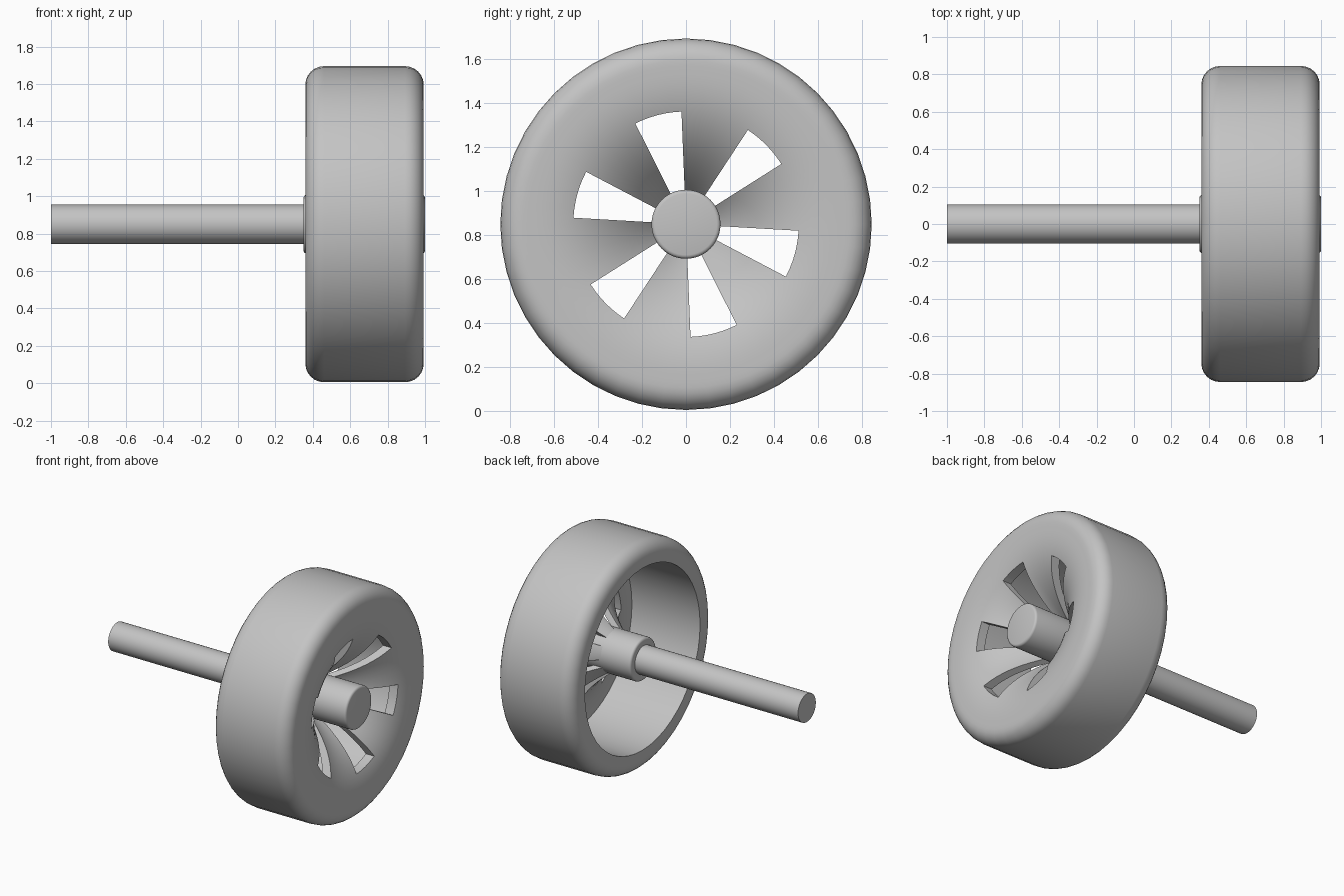
import bpy, bmesh, math
from mathutils import Vector

AXLE_Z = 0.85
SEGMENTS = 48

cube = bpy.data.objects.get("Cube")
if cube:
    bpy.data.objects.remove(cube, do_unlink=True)

grey = bpy.data.materials.new("light grey")
grey.use_nodes = True
colour = (0.55, 0.55, 0.55, 1)
grey.diffuse_color = colour
grey.node_tree.nodes["Principled BSDF"].inputs["Base Color"].default_value = colour


def make_object(name, bm):
    bmesh.ops.recalc_face_normals(bm, faces=bm.faces)
    mesh = bpy.data.meshes.new(name)
    bm.to_mesh(mesh)
    bm.free()
    mesh.materials.append(grey)
    obj = bpy.data.objects.new(name, mesh)
    obj.location.z = AXLE_Z
    bpy.context.collection.objects.link(obj)
    return obj


def lathe(name, profile, closed=False):
    """Spin (x, radius) points around the axle."""
    bm = bmesh.new()
    verts = [bm.verts.new((x, 0, r)) for x, r in profile]
    pairs = list(zip(verts, verts[1:]))
    if closed:
        pairs.append((verts[-1], verts[0]))
    edges = [bm.edges.new(p) for p in pairs]
    bmesh.ops.spin(bm, geom=verts + edges, cent=(0, 0, 0), axis=(1, 0, 0),
                   angle=math.tau, steps=SEGMENTS, use_duplicate=False)
    bmesh.ops.remove_doubles(bm, verts=bm.verts, dist=1e-4)
    return make_object(name, bm)


def fillet(x, r, size, start, steps=6):
    """Quarter arc of profile points around a centre."""
    angles = [math.radians(start - 90 * i / steps) for i in range(steps + 1)]
    return [(x + size * math.cos(a), r + size * math.sin(a)) for a in angles]


def smooth(obj):
    bpy.ops.object.select_all(action='DESELECT')
    obj.select_set(True)
    bpy.context.view_layer.objects.active = obj
    bpy.ops.object.shade_smooth_by_angle(angle=math.radians(35))


def dish(r):
    """Axial position of the dished outer face."""
    return 0.993 - 0.33 * max(0, (0.7 - r) / 0.545) ** 2.3


# Wheel shell: rounded tread, dished face and hollow back
radii = [0.72 - 0.6 * i / 16 for i in range(17)]
front = [(dish(r), r) for r in radii]
back = [(dish(r) - 0.07, r) for r in reversed(radii) if r < 0.67]
profile = [(0.36, 0.68)] + fillet(0.46, 0.745, 0.1, 180) + fillet(0.893, 0.745, 0.1, 90)
profile += front + back + [(0.923, 0.68)]
wheel = lathe("wheel", profile, closed=True)

# Six wedge-shaped slots through the dished face
bm = bmesh.new()
for k in range(6):
    centre = math.radians(44.5 + 60 * k)
    angles = [centre + math.radians(24.4) * (i / 6 - 0.5) for i in range(7)]
    outline = [(0.08, a) for a in (angles[-1], angles[0])] + [(0.513, a) for a in angles]
    face = bm.faces.new([bm.verts.new((0.45, r * math.cos(a), r * math.sin(a)))
                         for r, a in outline])
    solid = bmesh.ops.extrude_face_region(bm, geom=[face])["geom"]
    bmesh.ops.translate(bm, vec=Vector((0.7, 0, 0)),
                        verts=[v for v in solid if isinstance(v, bmesh.types.BMVert)])
cutter = make_object("slot_cutter", bm)
cutter.hide_render = True

cut = wheel.modifiers.new("slots", 'BOOLEAN')
cut.operation = 'DIFFERENCE'
cut.solver = 'EXACT'
cut.object = cutter
bpy.context.view_layer.objects.active = wheel
bpy.ops.object.modifier_apply(modifier=cut.name)
bpy.data.objects.remove(cutter, do_unlink=True)
smooth(wheel)

# Hub sleeve with softened rims
hub = [(0.35, 0)] + fillet(0.367, 0.14, 0.017, 180, 3)
hub += fillet(0.983, 0.14, 0.017, 90, 3) + [(1, 0)]
smooth(lathe("hub", hub))

# Axle shaft
smooth(lathe("axle", [(-1, 0), (-1, 0.105), (0.4, 0.105), (0.4, 0)]))
